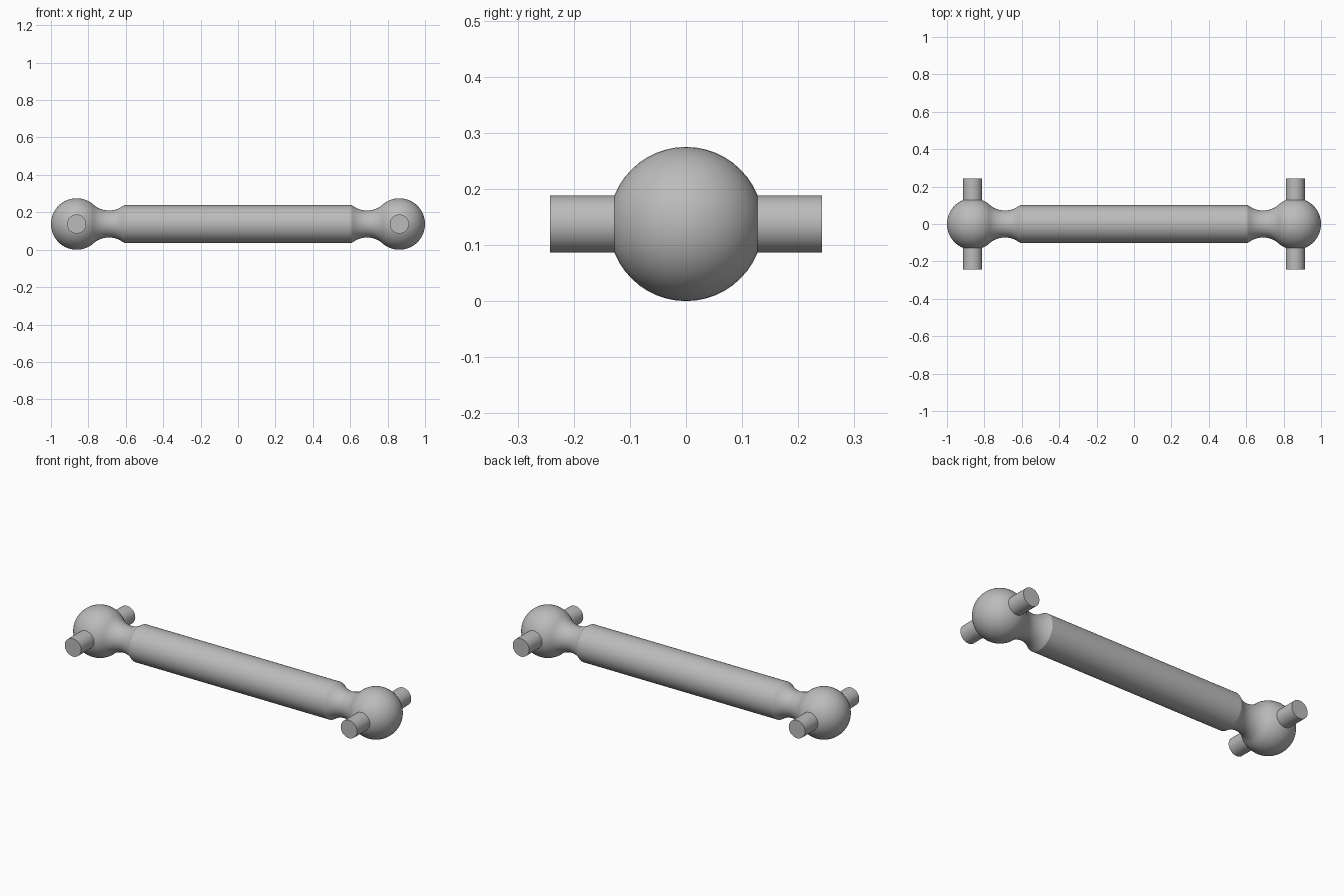
import bpy, bmesh
from math import sin, cos, pi, atan2, asin, radians
from mathutils import Matrix, Vector

cube = bpy.data.objects.get("Cube")
if cube:
    bpy.data.objects.remove(cube, do_unlink=True)

BALL_R, BALL_X, AXIS_Z = 0.1375, 0.8625, 0.1375
NECK_R, NECK_X, NECK_MIN = 0.126, 0.69, 0.072
SHAFT_X, SHAFT_R = 0.608, 0.101
PIN_R, PIN_Y = 0.051, 0.242
SEGMENTS = 48

steel = bpy.data.materials.new("grey steel")
steel.use_nodes = True
GREY = (0.5, 0.5, 0.5, 1)
steel.diffuse_color = GREY
steel.node_tree.nodes["Principled BSDF"].inputs["Base Color"].default_value = GREY


def finish(bm, name, angle):
    """Turn a bmesh into a smooth shaded object."""
    bmesh.ops.recalc_face_normals(bm, faces=bm.faces)
    mesh = bpy.data.meshes.new(name)
    bm.to_mesh(mesh)
    bm.free()
    mesh.materials.append(steel)
    obj = bpy.data.objects.new(name, mesh)
    bpy.context.collection.objects.link(obj)
    obj.location.z = AXIS_Z
    bpy.ops.object.select_all(action='DESELECT')
    obj.select_set(True)
    bpy.context.view_layer.objects.active = obj
    bpy.ops.object.shade_smooth_by_angle(angle=radians(angle))
    return obj


def arc(cx, cr, radius, start, end, steps):
    """Points (x, radius from axis) along an arc."""
    angles = [start + (end - start) * i / steps for i in range(steps + 1)]
    return [(cx + radius * cos(a), cr + radius * sin(a)) for a in angles]


# Half profile: shaft edge, hollow neck, then round ball tangent to the neck
neck_height = NECK_MIN + NECK_R
tangent = atan2(neck_height, NECK_X - BALL_X)
neck_start = -pi / 2 - asin((NECK_X - SHAFT_X) / NECK_R)
neck = arc(NECK_X, neck_height, NECK_R, neck_start, tangent - pi, 14)
ball = arc(BALL_X, 0, BALL_R, tangent, 0, 24)
half = [(SHAFT_X, SHAFT_R)] + neck[1:] + ball[1:-1] + [(BALL_X + BALL_R, 0)]
profile = [(-x, r) for x, r in reversed(half)] + half

# Shaft with both ball ends, turned around the long axis
bm = bmesh.new()
points = [bm.verts.new((x, 0, r)) for x, r in profile]
edges = [bm.edges.new(pair) for pair in zip(points, points[1:])]
bmesh.ops.spin(bm, geom=points + edges, cent=(0, 0, 0), axis=(1, 0, 0),
               angle=2 * pi, steps=SEGMENTS, use_duplicate=False)
bmesh.ops.remove_doubles(bm, verts=bm.verts, dist=0.0001)
finish(bm, "shaft_with_ball_ends", 25)

# Cross pins through the balls
for side, name in ((1, "left_cross_pin"), (-1, "right_cross_pin")):
    bm = bmesh.new()
    bmesh.ops.create_cone(bm, cap_ends=True, segments=32, radius1=PIN_R,
                          radius2=PIN_R, depth=2 * PIN_Y,
                          matrix=Matrix.Rotation(pi / 2, 4, 'X'))
    pin = finish(bm, name, 30)
    pin.location.x = side * BALL_X
